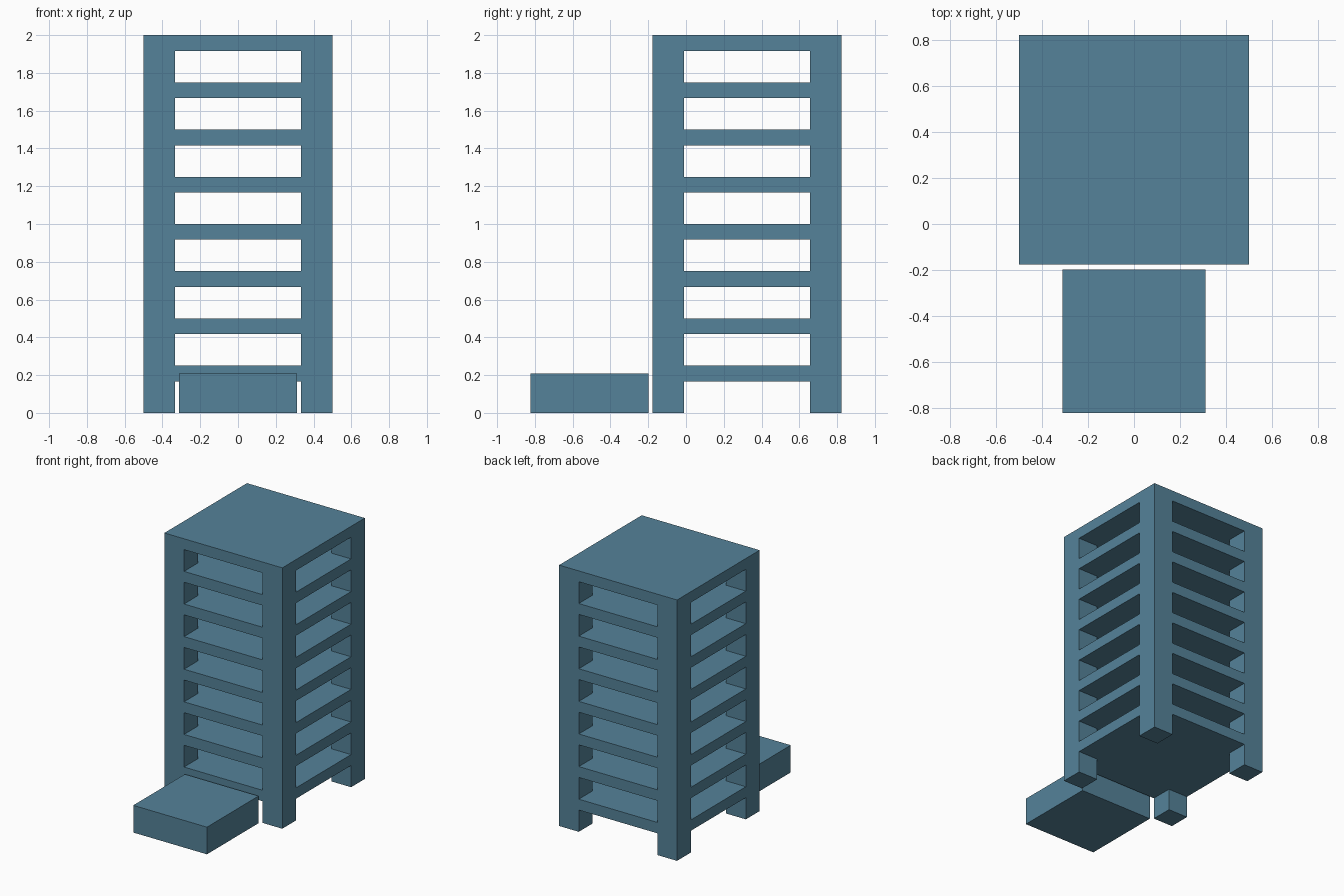
import bpy, bmesh
from mathutils import Vector

if "Cube" in bpy.data.objects:
    bpy.data.objects.remove(bpy.data.objects["Cube"])

mat = bpy.data.materials.new("slate blue")
mat.diffuse_color = (0.09, 0.225, 0.32, 1)
mat.use_nodes = True
mat.node_tree.nodes["Principled BSDF"].inputs["Base Color"].default_value = mat.diffuse_color


def make_object(name, bm):
    bmesh.ops.recalc_face_normals(bm, faces=bm.faces)
    me = bpy.data.meshes.new(name)
    bm.to_mesh(me)
    bm.free()
    me.materials.append(mat)
    bpy.context.collection.objects.link(bpy.data.objects.new(name, me))


def solid_from_cells(name, xs, ys, zs, solid):
    """Closed skin around the solid cells of a grid, with no inner faces."""
    bm = bmesh.new()
    axes = (xs, ys, zs)
    verts = {}

    def vert(c):
        if c not in verts:
            verts[c] = bm.verts.new([axes[a][c[a]] for a in range(3)])
        return verts[c]

    def filled(c):
        return all(0 <= c[a] < len(axes[a]) - 1 for a in range(3)) and solid(*c)

    cells = [(i, j, k) for i in range(len(xs) - 1)
             for j in range(len(ys) - 1) for k in range(len(zs) - 1)]
    for c in filter(filled, cells):
        for a in range(3):
            for side in (0, 1):
                n = list(c)
                n[a] += 2 * side - 1
                if filled(n):
                    continue
                u, v = (a + 1) % 3, (a + 2) % 3
                ring = []
                for du, dv in ((0, 0), (1, 0), (1, 1), (0, 1)):
                    p = list(c)
                    p[a] += side
                    p[u] += du
                    p[v] += dv
                    ring.append(vert(tuple(p)))
                bm.faces.new(ring if side else ring[::-1])
    make_object(name, bm)


# Tower: four corner columns and eight floor slabs, flush on the outside
y0 = -0.1775
plan = (0, 1 / 6, 5 / 6, 1)
levels = [0]
for floor in range(1, 9):
    levels += [floor / 4 - 1 / 12, floor / 4]
solid_from_cells("tower_frame", [p - 0.5 for p in plan], [p + y0 for p in plan], levels,
                 lambda i, j, k: (i != 1 and j != 1) or k % 2 == 1)

# Low entrance block in front of the tower
bm = bmesh.new()
bmesh.ops.create_cube(bm, size=1)
bmesh.ops.scale(bm, vec=(0.625, 0.625, 0.2083), verts=bm.verts)
bmesh.ops.translate(bm, vec=Vector((0, -0.51, 0.10415)), verts=bm.verts)
make_object("entrance_block", bm)
